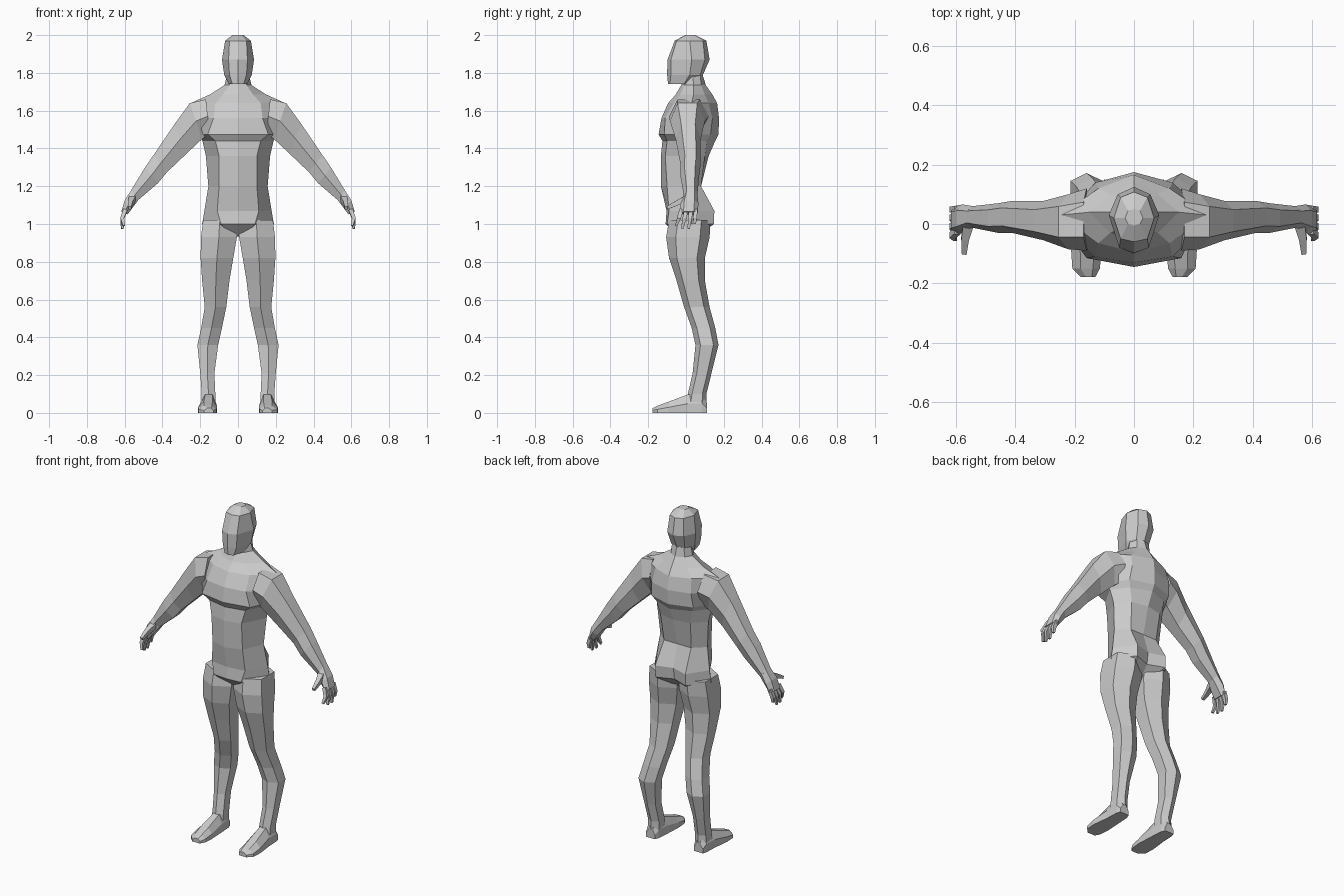
import bpy, bmesh
from mathutils import Vector


def loft(name, rings, mirror=False):
    """Skin a list of equal-length point rings and cap both ends."""
    bm = bmesh.new()
    loops = [[bm.verts.new(p) for p in r] for r in rings]
    n = len(loops[0])
    for a, b in zip(loops, loops[1:]):
        for i in range(n):
            j = (i + 1) % n
            bm.faces.new((a[i], a[j], b[j], b[i]))
    bm.faces.new(loops[0])
    bm.faces.new(loops[-1])
    bmesh.ops.recalc_face_normals(bm, faces=bm.faces)
    me = bpy.data.meshes.new(name)
    bm.to_mesh(me)
    bm.free()
    ob = bpy.data.objects.new(name, me)
    bpy.context.collection.objects.link(ob)
    if mirror:
        ob.modifiers.new("mirror", 'MIRROR').use_mirror_merge = False
    return ob


def body_ring(z, yf, xf, yff, xw, yw, xb, ybb, yb):
    """Symmetric eight-sided ring: front, front corner, side, back corner, back."""
    half = [(xf, yff), (xw, yw), (xb, ybb)]
    pts = [(0, yf)] + half + [(0, yb)] + [(-x, y) for x, y in reversed(half)]
    return [(x, y, z) for x, y in pts]


def limb_ring(xi, zi, xo, zo, yf, yb, s=0.22):
    """Six-sided ring between an inner and an outer point, ridged front and back."""
    hexa = [(0, s), (0, 1 - s), (.5, 1), (1, 1 - s), (1, s), (.5, 0)]
    return [(xi + (xo - xi) * t, yf + (yb - yf) * u, zi + (zo - zi) * t)
            for t, u in hexa]


# torso with neck, top to bottom
torso = [
    (1.80, -.01, .04, .00, .055, .035, .04, .075, .085),
    (1.735, -.025, .045, -.01, .072, .04, .045, .08, .105),
    (1.685, -.055, .08, -.03, .15, .04, .08, .10, .14),
    (1.64, -.095, .12, -.065, .25, .03, .12, .12, .165),
    (1.56, -.13, .13, -.11, .25, .01, .13, .14, .175),
    (1.475, -.145, .16, -.115, .21, .00, .14, .13, .172),
    (1.44, -.125, .12, -.10, .188, .02, .12, .11, .155),
    (1.36, -.133, .10, -.11, .17, .03, .10, .10, .12),
    (1.20, -.133, .10, -.10, .157, .02, .09, .08, .08),
    (1.07, -.103, .11, -.09, .178, .03, .10, .15, .12),
    (1.00, -.108, .09, -.10, .190, .03, .10, .148, .11),
    (.935, -.04, .04, -.04, .06, .03, .04, .05, .06),
]
loft("torso", [body_ring(*r) for r in torso])

# head
head = [
    (2.00, -.005, .02, .0, .03, .02, .02, .045, .05),
    (1.97, -.06, .045, -.05, .068, .02, .045, .09, .108),
    (1.87, -.098, .05, -.08, .085, .03, .055, .10, .125),
    (1.79, -.1, .045, -.08, .073, .02, .045, .075, .09),
    (1.742, -.095, .03, -.085, .05, -.01, .03, .03, .035),
]
loft("head", [body_ring(*r) for r in head])

# legs: height, inner x, outer x, front y, back y
legs = [
    (1.02, .01, .185, -.09, .13),
    (.93, .006, .196, -.105, .125),
    (.82, .025, .198, -.09, .10),
    (.70, .045, .19, -.05, .10),
    (.56, .062, .176, -.01, .125),
    (.45, .085, .195, .03, .155),
    (.36, .105, .215, .05, .172),
    (.21, .125, .20, .035, .135),
    (.10, .12, .192, .01, .108),
    (.05, .12, .195, .0, .11),
]
loft("leg", [limb_ring(a, z, b, z, f, k) for z, a, b, f, k in legs], True)

# feet, heel to toe: y, inner x, outer x, height
feet = [
    (.11, .13, .19, .05),
    (.085, .12, .197, .10),
    (.01, .115, .20, .098),
    (-.09, .11, .212, .06),
    (-.15, .115, .208, .038),
    (-.178, .13, .18, .025),
]
loft("foot", [[(a, y, 0), (b, y, 0), (b, y, h * .5), (b * .75 + a * .25 - .005, y, h),
               (b * .25 + a * .75, y, h), (a, y, h * .5)] for y, a, b, h in feet], True)

# arms: underside x, z, upper side x, z, front y, back y
arms = [
    (.15, 1.48, .17, 1.66, -.09, .12),
    (.19, 1.45, .255, 1.64, -.085, .10),
    (.275, 1.37, .335, 1.53, -.055, .078),
    (.375, 1.275, .447, 1.365, -.03, .078),
    (.425, 1.215, .492, 1.30, -.03, .07),
    (.53, 1.125, .565, 1.18, -.012, .06),
]
loft("arm", [limb_ring(*r) for r in arms], True)

# palms
palms = [
    (.525, 1.13, .562, 1.185, -.01, .06),
    (.555, 1.09, .60, 1.125, -.03, .066),
    (.585, 1.05, .618, 1.065, -.035, .062),
]
loft("palm", [limb_ring(*r) for r in palms], True)


def digit(name, path, radii):
    """Four-sided finger along a path."""
    pts = [Vector(p) for p in path]
    rings = []
    for i, (p, r) in enumerate(zip(pts, radii)):
        d = (pts[min(i + 1, len(pts) - 1)] - pts[max(i - 1, 0)]).normalized()
        u = d.cross(Vector((1, 0, 0))).normalized() * r
        v = d.cross(u).normalized() * r
        rings.append([p + u + v, p - u + v, p - u - v, p + u - v])
    loft(name, rings, True)


# fingers: base y, tip y, tip x, tip z
fingers = [(-.024, -.052, .603, .99), (.003, -.02, .611, .975),
           (.028, .014, .614, .975), (.05, .046, .612, 1.0)]
for y0, y1, x, z in fingers:
    digit("finger", [(.596, y0, 1.075), (.613, (y0 + y1) / 2, 1.03), (x, y1, z)],
          [.011, .010, .006])

# thumbs
digit("thumb", [(.558, .005, 1.135), (.57, -.05, 1.11), (.573, -.1, 1.085)],
      [.018, .013, .008])
